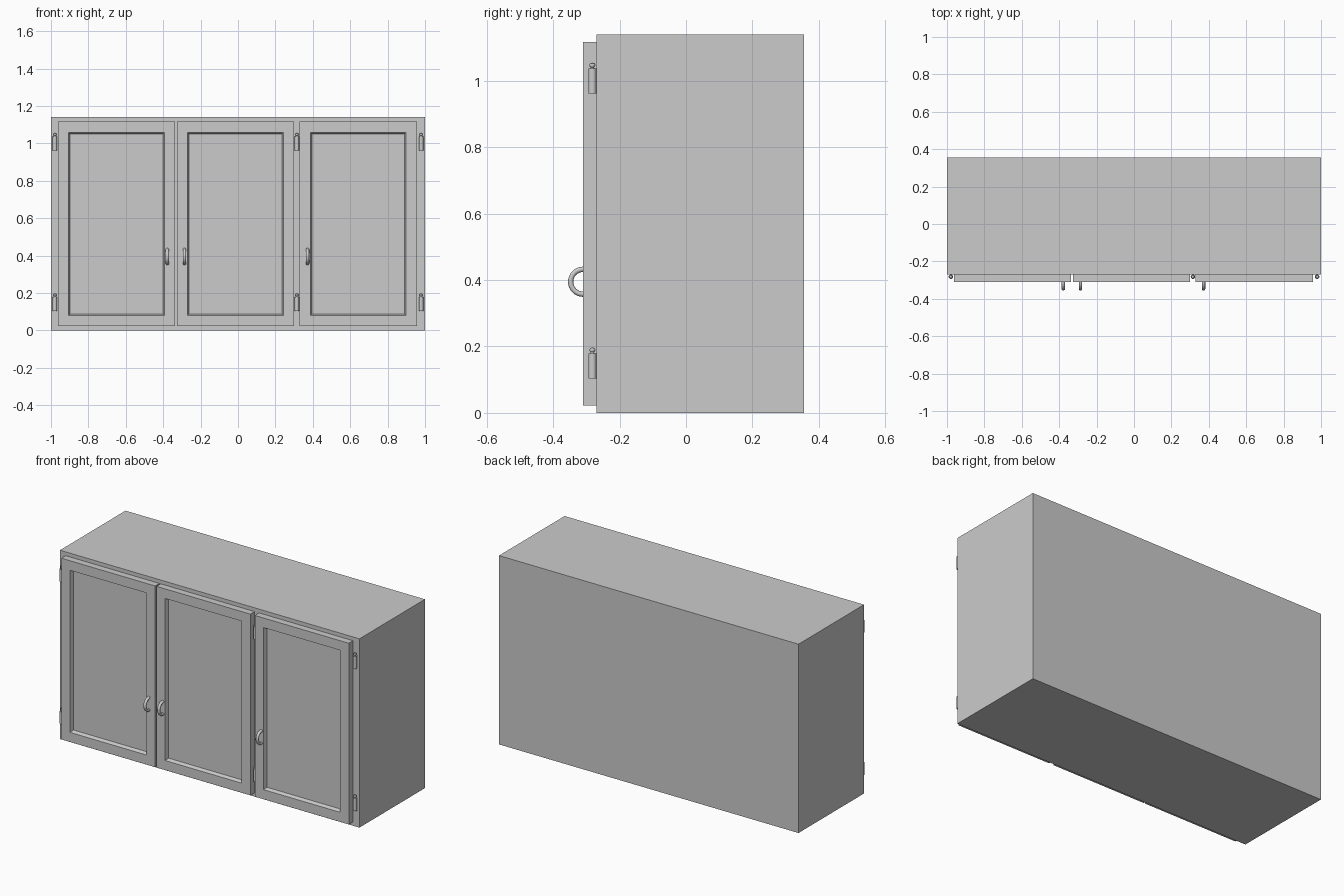
import bpy, bmesh, math
from mathutils import Vector

if "Cube" in bpy.data.objects:
    bpy.data.objects.remove(bpy.data.objects["Cube"])

FRONT, BACK, HEIGHT = -0.27, 0.355, 1.14
DOOR_FRONT = -0.31


def finish(bm, name, smooth=False):
    bmesh.ops.recalc_face_normals(bm, faces=bm.faces[:])
    mesh = bpy.data.meshes.new(name)
    bm.to_mesh(mesh)
    bm.free()
    obj = bpy.data.objects.new(name, mesh)
    bpy.context.collection.objects.link(obj)
    if smooth:
        bpy.ops.object.select_all(action='DESELECT')
        obj.select_set(True)
        bpy.context.view_layer.objects.active = obj
        bpy.ops.object.shade_smooth_by_angle(angle=math.radians(40))
    return obj


def box(lo, hi):
    bm = bmesh.new()
    bmesh.ops.create_cube(bm, size=1)
    lo, hi = Vector(lo), Vector(hi)
    for v in bm.verts:
        v.co = (lo + hi) / 2 + v.co * (hi - lo)
    return bm


def door(name, x0, x1):
    bm = box((x0, DOOR_FRONT, 0.023), (x1, FRONT, 1.117))
    bm.normal_update()
    face = min(bm.faces, key=lambda f: f.calc_center_median().y)
    # flat frame, then sloped step down to the recessed panel
    bmesh.ops.inset_region(bm, faces=[face], thickness=0.082)
    bmesh.ops.inset_region(bm, faces=[face], thickness=0.011)
    for v in face.verts:
        v.co.y += 0.022
    finish(bm, name)


def handle(name, x, z=0.395, ring=0.0375, tube=0.008, steps=16, sides=12):
    # half ring with its ends set into the door face
    bm = bmesh.new()
    rings = []
    for i in range(steps + 1):
        a = math.pi * i / steps
        loop = []
        for j in range(sides):
            b = 2 * math.pi * j / sides
            r = ring + tube * math.cos(b)
            loop.append(bm.verts.new((x + 0.009 * math.sin(b),
                                      DOOR_FRONT - r * math.sin(a),
                                      z + r * math.cos(a))))
        rings.append(loop)
    for p, q in zip(rings, rings[1:]):
        for j in range(sides):
            k = (j + 1) % sides
            bm.faces.new((p[j], p[k], q[k], q[j]))
    bm.faces.new(rings[0])
    bm.faces.new(rings[-1])
    finish(bm, name, True)


def hinge(name, x, z, sides=20):
    # lathed barrel with a small neck and rounded pin head
    profile = [(0, 0), (0.012, 0), (0.012, 0.075), (0.006, 0.075),
               (0.005, 0.079), (0.008, 0.082), (0.009, 0.086),
               (0.007, 0.091), (0, 0.093)]
    bm = bmesh.new()
    verts = [bm.verts.new((x + r, -0.282, z + h)) for r, h in profile]
    edges = [bm.edges.new(e) for e in zip(verts, verts[1:])]
    bmesh.ops.spin(bm, geom=verts + edges, cent=(x, -0.282, 0), axis=(0, 0, 1),
                   angle=2 * math.pi, steps=sides)
    bmesh.ops.remove_doubles(bm, verts=bm.verts[:], dist=1e-5)
    finish(bm, name, True)


# Cabinet carcass
finish(box((-1, FRONT, 0), (1, BACK, HEIGHT)), "cabinet_body")

# Doors with handles
for side, x0, x1, hx in (("left", -0.963, -0.336, -0.378),
                         ("middle", -0.327, 0.300, -0.286),
                         ("right", 0.330, 0.957, 0.372)):
    door(f"{side}_door", x0, x1)
    handle(f"{side}_handle", hx)

# Hinges, a pair per door
for side, x in (("left", -0.979), ("middle", 0.315), ("right", 0.979)):
    for level, z in (("lower", 0.104), ("upper", 0.962)):
        hinge(f"{side}_{level}_hinge", x, z)
